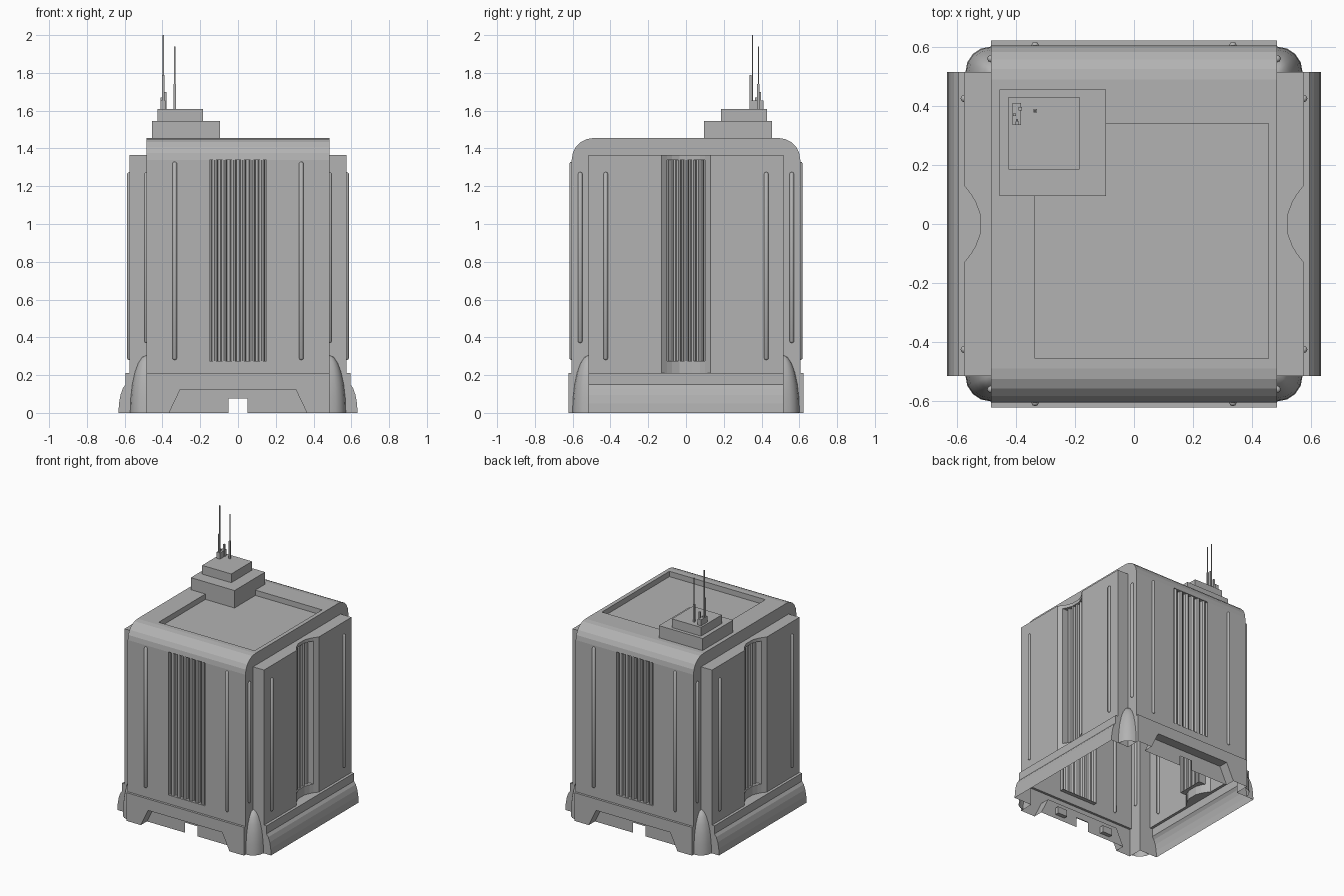
import bpy, bmesh, math
from mathutils import Vector, Matrix

cube = bpy.data.objects.get("Cube")
if cube:
    bpy.data.objects.remove(cube, do_unlink=True)

grey = bpy.data.materials.new("concrete grey")
grey.use_nodes = True
COL = (0.45, 0.45, 0.45, 1)
grey.diffuse_color = COL
grey.node_tree.nodes["Principled BSDF"].inputs["Base Color"].default_value = COL


def place(axis, u, v, w):
    """2D point (u, v) on the plane at w along the axis."""
    return {"x": (w, u, v), "y": (u, w, v), "z": (u, v, w)}[axis]


def strip(bm, path, axis, a, b, closed=False):
    """Extrude a 2D path along an axis from a to b."""
    pairs = [[bm.verts.new(place(axis, u, v, w)) for w in (a, b)] for u, v in path]
    if closed:
        pairs.append(pairs[0])
    for p, q in zip(pairs, pairs[1:]):
        bm.faces.new((p[0], q[0], q[1], p[1]))


def fill(bm, axis, w, *loops):
    """Flat plate from an outer loop and optional holes."""
    edges = []
    for loop in loops:
        vs = [bm.verts.new(place(axis, u, v, w)) for u, v in loop]
        edges += [bm.edges.new((vs[i - 1], vs[i])) for i in range(len(vs))]
    bmesh.ops.triangle_fill(bm, edges=edges, use_beauty=True, use_dissolve=False)


def rect(u0, u1, v0, v1):
    return [(u0, v0), (u1, v0), (u1, v1), (u0, v1)]


def box(bm, x0, x1, y0, y1, z0, z1):
    m = Matrix.LocRotScale(Vector((x0 + x1, y0 + y1, z0 + z1)) / 2, None,
                           Vector((x1 - x0, y1 - y0, z1 - z0)))
    bmesh.ops.create_cube(bm, size=1, matrix=m)


def finish(name, bm, smooth=False):
    bmesh.ops.remove_doubles(bm, verts=bm.verts, dist=0.0005)
    bmesh.ops.recalc_face_normals(bm, faces=bm.faces)
    for f in bm.faces:
        f.smooth = smooth
    me = bpy.data.meshes.new(name)
    bm.to_mesh(me)
    bm.free()
    me.materials.append(grey)
    ob = bpy.data.objects.new(name, me)
    bpy.context.collection.objects.link(ob)
    return ob


def flutes(half, count, face, back):
    """Path of round ribs standing on a recessed back plane."""
    r, path = abs(face - back) * 0.6, [(-half, back)]
    for i in range(count):
        c = -half + 2 * half * (i + 0.5) / count
        for k in range(5):
            t = math.pi * k / 4
            path.append((c - r * math.cos(t), back + (face - back) * 0.9 * math.sin(t)))
    return path + [(half, back)]


W, D, TOP = 0.485, 0.605, 1.455          # body half width, half depth, roof height
SW, SD, STOP = 0.575, 0.515, 1.365       # side slab
BASE, LO, HI = 0.21, 0.275, 1.34         # base top, window sill, window head
R = 0.115                                # roof shoulder radius

# Roof with rounded shoulders, end walls and sunken deck
bm = bmesh.new()
arc = [(D - R + R * math.cos(t), TOP - R + R * math.sin(t))
       for t in [math.pi / 2 * i / 5 for i in range(6)]]
left_arc = [(-y, z) for y, z in reversed(arc)]
strip(bm, arc, "x", -W, W)
strip(bm, left_arc, "x", -W, W)
deck = rect(-0.335, 0.455, -0.455, 0.34)
fill(bm, "z", TOP, rect(-W, W, -(D - R), D - R), deck)
strip(bm, deck, "z", TOP, TOP - 0.04, True)
fill(bm, "z", TOP - 0.04, deck)
arch = ([(D, 0)] + arc + left_arc +
        [(-D, 0), (-SD, 0), (-SD, STOP), (SD, STOP), (SD, 0)])
for s in (1, -1):
    fill(bm, "x", s * W, arch)
finish("roof_and_end_walls", bm)

# Front and back walls with fluted windows
for s, side in ((-1, "front"), (1, "back")):
    bm = bmesh.new()
    window = rect(-0.15, 0.15, LO, HI)
    fill(bm, "y", s * D, rect(-W, W, BASE, TOP - R), window)
    strip(bm, window, "y", s * D, s * (D - 0.03), True)
    finish(side + "_wall", bm)
    bm = bmesh.new()
    strip(bm, flutes(0.15, 6, s * D, s * (D - 0.03)), "z", LO, HI)
    finish(side + "_fluted_window", bm)

    # Plinth with a recessed trapezoid gateway
    bm = bmesh.new()
    P, IN = s * 0.622, s * 0.55
    gate = [(-0.365, 0), (-0.305, 0.125), (0.305, 0.125), (0.365, 0)]
    fill(bm, "y", P, [(-W, 0)] + gate + [(W, 0), (W, BASE), (-W, BASE)])
    strip(bm, [(-W, 0), (-W, BASE), (W, BASE), (W, 0)], "y", P, s * D)
    strip(bm, gate, "y", P, IN)
    fill(bm, "y", IN, gate + [(0.05, 0), (0.05, 0.075), (-0.05, 0.075), (-0.05, 0)])
    finish(side + "_plinth", bm)
    bm = bmesh.new()
    for x in (-0.2, 0.2):
        box(bm, x - 0.04, x + 0.04, *sorted((IN, IN - s * 0.03)), 0.03, 0.08)
    finish(side + "_gate_blocks", bm)

# Side slabs with a curved niche, fluted window and flared skirt
bay = [(0.13, SW), (0.1, 0.552), (0.075, 0.537), (0.035, 0.522)]
bay += [(-y, x) for y, x in reversed(bay)]
for s, side in ((1, "left"), (-1, "right")):
    bm = bmesh.new()
    niche = [(s * x, y) for y, x in bay]
    outer = [(s * W, SD), (s * SW, SD)] + niche + [(s * SW, -SD), (s * W, -SD)]
    fill(bm, "z", STOP, outer)
    strip(bm, outer[:4], "z", BASE, STOP)
    strip(bm, outer[-4:], "z", BASE, STOP)
    for z0, z1 in ((BASE, LO), (HI, STOP)):
        strip(bm, niche[1:-1], "z", z0, z1)
    fill(bm, "z", BASE, niche)
    finish(side + "_slab", bm)

    bm = bmesh.new()
    back = s * 0.497
    inner = niche[1:-1] + [(back, -0.1), (back, 0.1)]
    for z in (LO, HI):
        fill(bm, "z", z, inner)
    for y in (-0.1, 0.1):
        fill(bm, "y", y, rect(*sorted((back, s * 0.552)), LO, HI))
    ribs = [(x, y) for y, x in flutes(0.1, 5, s * 0.522, back)]
    strip(bm, ribs, "z", LO, HI)
    finish(side + "_fluted_window", bm)

    bm = bmesh.new()
    skirt = [(SW, BASE), (0.595, BASE), (0.595, 0.15), (0.61, 0.13),
             (0.622, 0.095), (0.63, 0.05), (0.633, 0)]
    skirt = [(s * x, z) for x, z in skirt]
    # The skirt path runs in x and z, and is swept along y
    strip(bm, skirt, "y", -SD, SD)
    for y in (-SD, SD):
        fill(bm, "y", y, skirt + [(s * W, 0), (s * W, BASE)])
    finish(side + "_skirt", bm)

# Bullet buttresses in the four corners
for sx in (1, -1):
    for sy in (1, -1):
        bm = bmesh.new()
        c = Vector((sx * W, sy * SD, 0))
        m = Matrix.LocRotScale(c, None, Vector((0.086, 0.086, 0.305)))
        bmesh.ops.create_uvsphere(bm, u_segments=16, v_segments=12, radius=1, matrix=m)
        for n in ((sx, 0, 0), (0, sy, 0), (0, 0, 1)):
            bmesh.ops.bisect_plane(bm, geom=bm.verts[:] + bm.edges[:] + bm.faces[:],
                                   dist=0.0002, plane_co=c, plane_no=n, clear_inner=True)
        finish("corner_buttress", bm, True)

# Round-ended vertical rods on every wall
bm = bmesh.new()
for x, y, z0, z1 in ((0.335, D, 0.28, 1.33), (SW, 0.425, 0.28, 1.275), (W, 0.56, 0.37, 1.275)):
    for sx in (1, -1):
        for sy in (1, -1):
            r = 0.013
            rod = bmesh.ops.create_uvsphere(bm, u_segments=8, v_segments=5, radius=r)["verts"]
            for v in rod:
                v.co.z += z1 - r if v.co.z > 0 else z0 + r
                v.co.x += sx * x
                v.co.y += sy * y
rods = finish("wall_rods", bm, True)

# Stepped rooftop house
bm = bmesh.new()
box(bm, -0.455, -0.095, 0.095, 0.455, TOP - 0.04, 1.545)
box(bm, -0.425, -0.185, 0.185, 0.43, 1.545, 1.61)
finish("rooftop_house", bm)

# Antenna cluster
bm = bmesh.new()
box(bm, -0.411, -0.383, 0.335, 0.41, 1.61, 1.655)
for x, y, h, z in ((-0.396, 0.352, 0.003, 2.0), (-0.396, 0.342, 0.006, 1.79),
                   (-0.335, 0.383, 0.003, 1.94), (-0.335, 0.383, 0.006, 1.74),
                   (-0.385, 0.39, 0.006, 1.7), (-0.405, 0.37, 0.005, 1.67)):
    box(bm, x - h, x + h, y - h, y + h, 1.61, z)
finish("antennas", bm)
